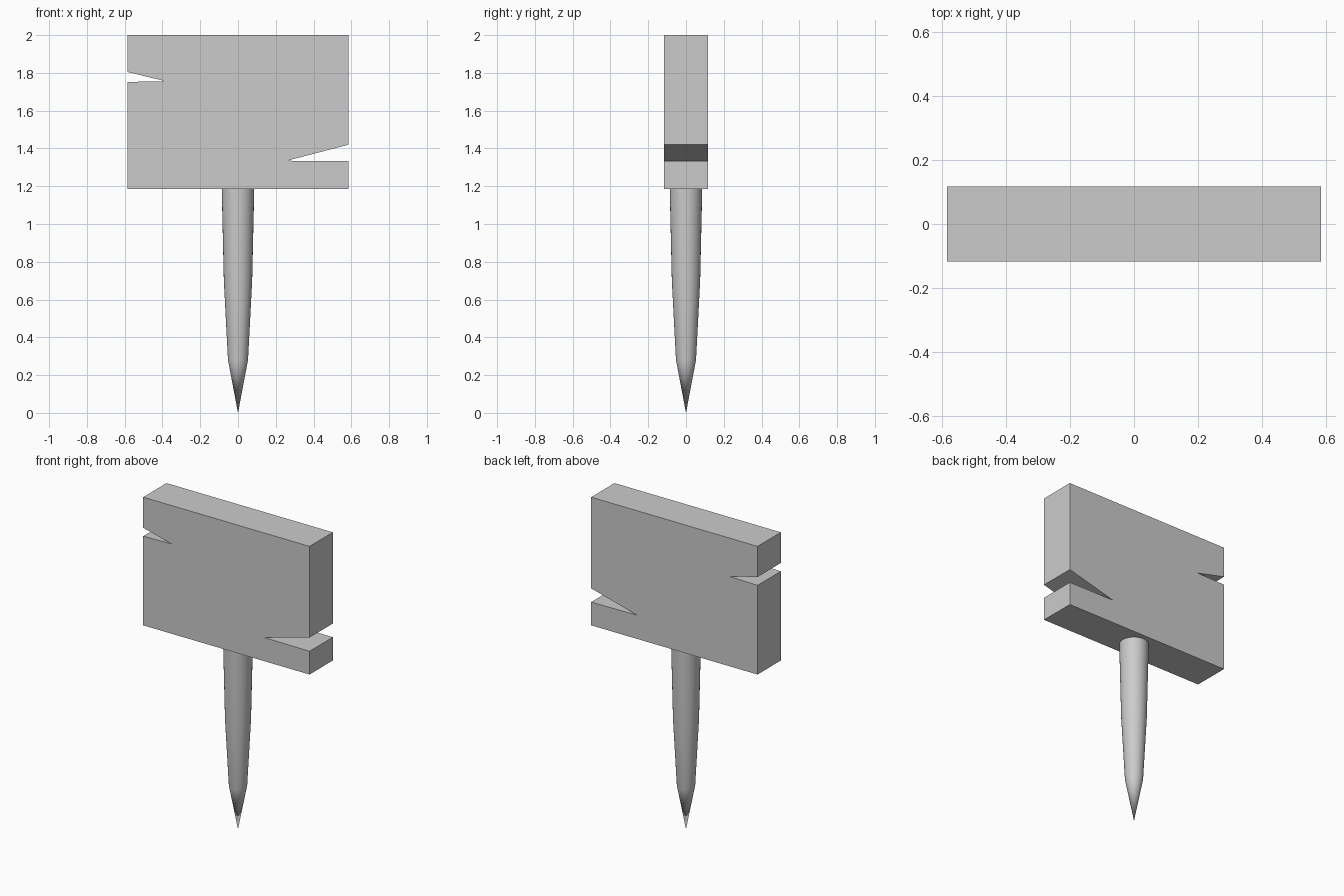
import bpy, bmesh, math

if "Cube" in bpy.data.objects:
    bpy.data.objects.remove(bpy.data.objects["Cube"])


def finish(bm, name):
    bmesh.ops.recalc_face_normals(bm, faces=bm.faces)
    mesh = bpy.data.meshes.new(name)
    bm.to_mesh(mesh)
    bm.free()
    obj = bpy.data.objects.new(name, mesh)
    bpy.context.collection.objects.link(obj)
    return obj


# Board: notched outline in x, z extruded through its thickness
W, T = 0.585, 0.117
outline = [(-W, 1.185), (W, 1.185),
           (W, 1.333), (0.26, 1.335), (W, 1.42),      # right split
           (W, 2.0), (-W, 2.0),
           (-W, 1.805), (-0.385, 1.756), (-W, 1.752)]  # left split
bm = bmesh.new()
face = bm.faces.new([bm.verts.new((x, -T, z)) for x, z in outline])
ext = bmesh.ops.extrude_face_region(bm, geom=[face])
moved = [g for g in ext["geom"] if isinstance(g, bmesh.types.BMVert)]
bmesh.ops.translate(bm, verts=moved, vec=(0, 2 * T, 0))
finish(bm, "sign_board")

# Post: tapered stake with a sharpened tip, spun around z
profile = [(0, 0), (0.053, 0.28), (0.075, 0.70), (0.086, 1.185), (0, 1.185)]
bm = bmesh.new()
pts = [bm.verts.new((r, 0, z)) for r, z in profile]
edges = [bm.edges.new(pair) for pair in zip(pts, pts[1:])]
bmesh.ops.spin(bm, geom=pts + edges, cent=(0, 0, 0), axis=(0, 0, 1),
               angle=math.tau, steps=32)
bmesh.ops.remove_doubles(bm, verts=bm.verts, dist=0.0001)
post = finish(bm, "stake_post")
bpy.context.view_layer.objects.active = post
post.select_set(True)
bpy.ops.object.shade_smooth_by_angle(angle=math.radians(30))
